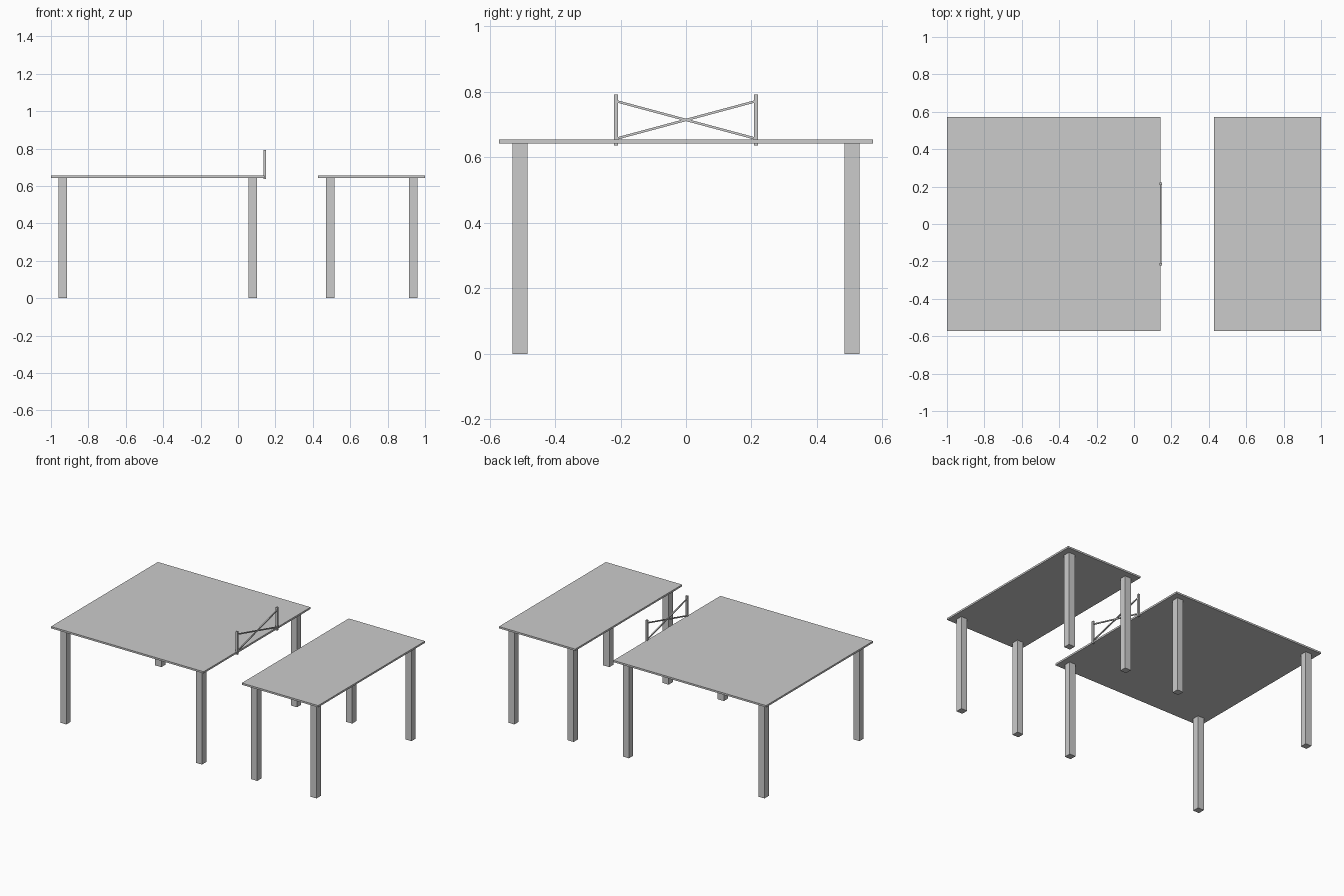
import bpy, math

if "Cube" in bpy.data.objects:
    bpy.data.objects.remove(bpy.data.objects["Cube"])

def box(name, center, size, rot_x=0.0):
    bpy.ops.mesh.primitive_cube_add(size=1, location=center, rotation=(rot_x, 0, 0))
    ob = bpy.context.object
    ob.name = name
    ob.scale = size
    bpy.ops.object.transform_apply(location=False, rotation=True, scale=True)
    return ob

HALF_Y, LEG, LEG_H, TOP_H = 0.5714, 0.0457, 0.643, 0.655

def table(name, x0, x1):
    # Thin top with four square legs set in from the corners
    box(name + "_top", ((x0 + x1) / 2, 0, (LEG_H + TOP_H) / 2),
        (x1 - x0, 2 * HALF_Y, TOP_H - LEG_H))
    inset = 0.041 + LEG / 2
    for xn, x in (("left", x0 + inset), ("right", x1 - inset)):
        for yn, s in (("front", -1), ("back", 1)):
            box(f"{name}_{yn}_{xn}_leg", (x, s * (HALF_Y - inset), LEG_H / 2),
                (LEG, LEG, LEG_H))

table("large_table", -1.0, 0.1429)
table("small_table", 0.4286, 1.0)

# Crossed railing on the inner edge of the large table
RX, RY = 0.143, 0.2143
for n, s in (("front", -1), ("back", 1)):
    box(n + "_rail_post", (RX, s * RY, 0.7145), (0.0125, 0.0125, 0.156))
    dy, dz = 2 * RY, 0.115
    box(n + "_cross_brace", (RX, 0, 0.7145), (0.0072, math.hypot(dy, dz), 0.0072),
        s * math.atan2(dz, dy))
